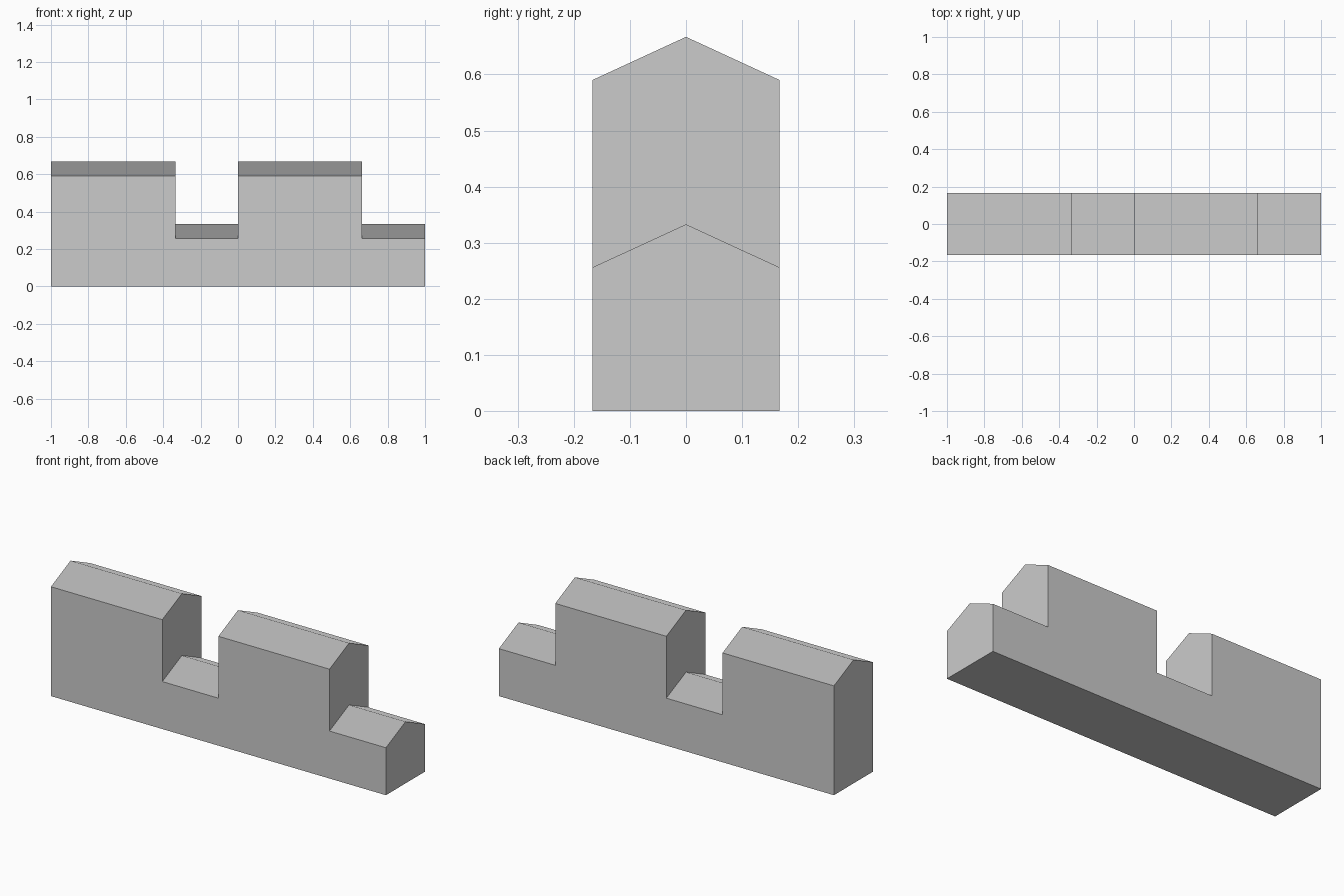
import bpy
import bmesh

if "Cube" in bpy.data.objects:
    bpy.data.objects.remove(bpy.data.objects["Cube"], do_unlink=True)

HALF_DEPTH = 0.167
LOW, HIGH = 0.256, 0.59   # eave heights of the gaps and the raised blocks
RIDGE = 0.077             # rise of the gabled cap above the eaves

# Stone colour
stone = bpy.data.materials.new("stone_grey")
grey = (0.6, 0.6, 0.6, 1.0)
stone.diffuse_color = grey
stone.use_nodes = True
stone.node_tree.nodes["Principled BSDF"].inputs["Base Color"].default_value = grey

# Crenellated front outline: each run is (start, end, eave height)
runs = [(-1, -0.335, HIGH), (-0.335, 0, LOW), (0, 0.663, HIGH), (0.663, 1, LOW)]
outline = [(-1, 0)]
for start, end, eave in runs:
    outline += [(start, eave), (end, eave)]
outline.append((1, 0))

# Extrude the outline through the wall's thickness
bm = bmesh.new()
front = bm.faces.new([bm.verts.new((x, -HALF_DEPTH, z)) for x, z in outline])
extruded = bmesh.ops.extrude_face_region(bm, geom=[front], use_keep_orig=True)["geom"]
for v in extruded:
    if isinstance(v, bmesh.types.BMVert):
        v.co.y = HALF_DEPTH

# Split along the middle and lift the upper edge into a ridge
cut = bmesh.ops.bisect_plane(bm, geom=bm.verts[:] + bm.edges[:] + bm.faces[:],
                             plane_co=(0, 0, 0), plane_no=(0, 1, 0))["geom_cut"]
for v in cut:
    if isinstance(v, bmesh.types.BMVert) and v.co.z > 0.1:
        v.co.z += RIDGE

# Merge coplanar halves of the end walls and underside
bmesh.ops.dissolve_limit(bm, angle_limit=0.01, verts=bm.verts[:], edges=bm.edges[:])
bmesh.ops.recalc_face_normals(bm, faces=bm.faces[:])

mesh = bpy.data.meshes.new("battlement_wall")
bm.to_mesh(mesh)
bm.free()
mesh.materials.append(stone)
bpy.context.collection.objects.link(bpy.data.objects.new("battlement_wall", mesh))
